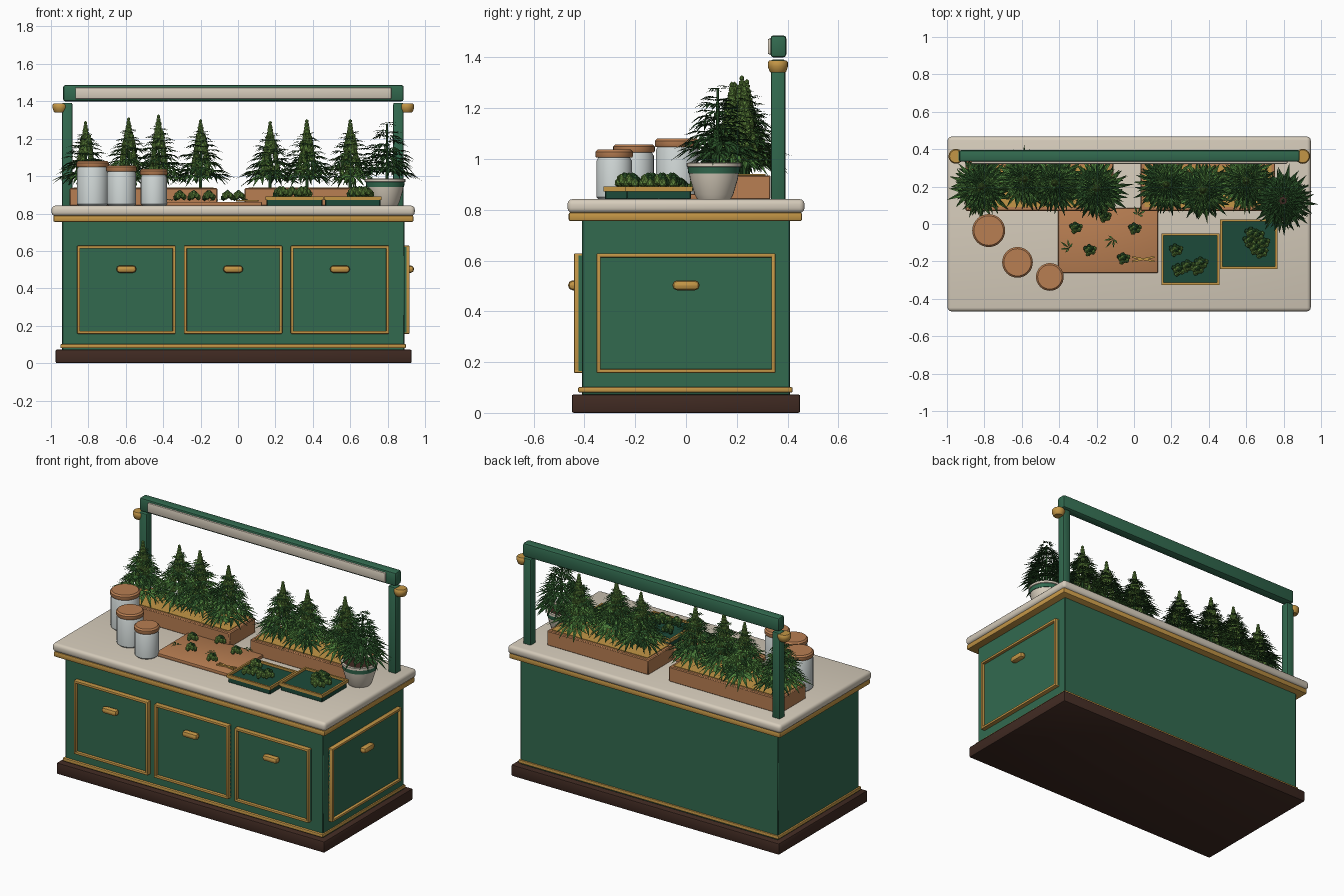
import bpy, bmesh, math, random
from mathutils import Vector, Matrix

if "Cube" in bpy.data.objects:
    bpy.data.objects.remove(bpy.data.objects["Cube"])

random.seed(4)


def material(name, r, g, b):
    m = bpy.data.materials.new(name)
    m.diffuse_color = [((c / 255 + 0.055) / 1.055) ** 2.4 for c in (r, g, b)] + [1]
    m.use_nodes = True
    m.node_tree.nodes["Principled BSDF"].inputs["Base Color"].default_value = m.diffuse_color
    return m


PAINT = material("green_paint", 50, 106, 79)
GOLD = material("brass", 196, 150, 70)
STONE = material("pale_stone", 214, 204, 187)
PLINTH = material("dark_wood", 64, 42, 34)
WOOD = material("warm_wood", 184, 126, 82)
GLASS = material("pale_glass", 205, 212, 211)
LEAF = material("leaf_green", 76, 126, 58)
DARK = material("dark_leaf", 42, 82, 40)
BUD = material("bud_green", 98, 138, 62)
TRAY = material("tray_green", 28, 74, 58)


def finish(name, bm, mats, smooth=True):
    bmesh.ops.recalc_face_normals(bm, faces=bm.faces)
    me = bpy.data.meshes.new(name)
    bm.to_mesh(me)
    bm.free()
    for m in mats:
        me.materials.append(m)
    ob = bpy.data.objects.new(name, me)
    bpy.context.collection.objects.link(ob)
    if smooth:
        bpy.ops.object.select_all(action='DESELECT')
        ob.select_set(True)
        bpy.context.view_layer.objects.active = ob
        bpy.ops.object.shade_smooth_by_angle(angle=math.radians(40))
    return ob


def box(name, x, y, z, mat, bevel=0.0, seg=2):
    """Box from (min, max) ranges with optional rounded edges."""
    bm = bmesh.new()
    bmesh.ops.create_cube(bm, size=1)
    for v in bm.verts:
        v.co = [r[0] + (c + 0.5) * (r[1] - r[0]) for c, r in zip(v.co, (x, y, z))]
    if bevel:
        bmesh.ops.bevel(bm, geom=bm.edges[:], offset=bevel, segments=seg, profile=0.5, affect='EDGES')
    return finish(name, bm, [mat])


def lathe(name, cx, cy, profile, mats, bands=None, n=32):
    """Revolve (radius, z) points; bands gives a material index per segment."""
    bm = bmesh.new()
    rings = [[bm.verts.new((cx + r * math.cos(2 * math.pi * i / n), cy + r * math.sin(2 * math.pi * i / n), z))
              for i in range(n)] for r, z in profile]
    for k in range(len(rings) - 1):
        for i in range(n):
            j = (i + 1) % n
            f = bm.faces.new((rings[k][i], rings[k][j], rings[k + 1][j], rings[k + 1][i]))
            f.material_index = bands[k] if bands else 0
    bm.faces.new(rings[0])
    f = bm.faces.new(rings[-1])
    f.material_index = bands[-1] if bands else 0
    return finish(name, bm, mats)


# Cabinet
box("plinth", (-0.975, 0.928), (-0.45, 0.45), (0, 0.073), PLINTH, 0.008)
box("cabinet_body", (-0.94, 0.89), (-0.41, 0.41), (0.07, 0.76), PAINT, 0.004, 1)
box("base_trim", (-0.95, 0.898), (-0.425, 0.42), (0.08, 0.102), GOLD, 0.006)
box("top_trim", (-0.987, 0.938), (-0.462, 0.457), (0.755, 0.79), GOLD, 0.008)
box("countertop", (-0.997, 0.945), (-0.467, 0.467), (0.787, 0.842), STONE, 0.02, 3)


def panel(name, to_world, half):
    """Raised panel with a brass frame and a pull; local u, depth, z."""
    def part(tag, u, d, z, mat, bev):
        ob = box(name + tag, u, d, z, mat, bev)
        ob.data.transform(to_world)
    part("_board", (-half, half), (-0.012, 0.005), (0.165, 0.62), PAINT, 0)
    w = 0.016
    for s in (-1, 1):
        a, b = sorted((s * half, s * (half - w)))
        part("_frame_side", (a, b), (-0.03, 0.004), (0.157, 0.628), GOLD, 0.004)
        zc = 0.3925 + s * (0.2355 - w / 2)
        part("_frame_rail", (-half, half), (-0.03, 0.004), (zc - w / 2, zc + w / 2), GOLD, 0.004)
    part("_pull", (-0.053, 0.053), (-0.053, -0.01), (0.483, 0.522), GOLD, 0.017)


for i, px in enumerate((-0.597, -0.026, 0.545)):
    panel(f"front_panel_{i + 1}", Matrix.Translation((px, -0.411, 0)), 0.263)
panel("side_panel", Matrix.Translation((0.888, 0, 0)) @ Matrix.Rotation(math.pi / 2, 4, 'Z'), 0.352)

# Lamp frame
for tag, a, kx in (("left", -0.94, -0.952), ("right", 0.83, 0.902)):
    box(f"lamp_post_{tag}", (a, a + 0.055), (0.335, 0.391), (0.835, 1.392), PAINT, 0.008)
    lathe(f"post_knob_{tag}", kx, 0.362, [(0.028, 1.34), (0.033, 1.345), (0.04, 1.365), (0.04, 1.38), (0.034, 1.388)], [GOLD], n=16)
box("lamp_beam", (-0.935, 0.886), (0.333, 0.395), (1.4, 1.487), PAINT, 0.012)
box("lamp_strip", (-0.87, 0.82), (0.322, 0.345), (1.412, 1.474), STONE, 0.006)

# Planter boxes with filled tops
for tag, a, b in (("left", -0.9, -0.11), ("right", 0.035, 0.755)):
    box(f"planter_{tag}", (a, b), (0.07, 0.333), (0.84, 0.936), WOOD, 0.005, 1)
    box(f"planter_fill_{tag}", (a + 0.02, b - 0.02), (0.09, 0.313), (0.93, 0.94), GOLD)

# Storage jars with lids
for i, (x, y, r, top) in enumerate(((-0.777, -0.035, 0.088, 1.08), (-0.623, -0.205, 0.082, 1.058), (-0.45, -0.283, 0.074, 1.037))):
    s = r - 0.004
    lathe(f"jar_{i + 1}", x, y, [(s - 0.01, 0.84), (s, 0.85), (s, top - 0.045), (s - 0.008, top - 0.03)], [GLASS])
    lathe(f"jar_lid_{i + 1}", x, y, [(r - 0.003, top - 0.032), (r, top - 0.026), (r, top - 0.009), (r - 0.009, top)], [WOOD])

# Plant pot
lathe("plant_pot", 0.787, 0.11, [(0.065, 0.84), (0.076, 0.86), (0.094, 0.92), (0.098, 0.943), (0.101, 0.943), (0.104, 0.968),
      (0.108, 0.97), (0.108, 0.984), (0.095, 0.986), (0.09, 0.965)], [STONE, PAINT, PLINTH], [0, 0, 0, 1, 1, 0, 0, 0, 0, 2])

# Cutting board and trays
box("cutting_board", (-0.405, 0.128), (-0.262, 0.085), (0.84, 0.862), WOOD, 0.005)
TRAYS = [(0.147, 0.457, -0.325, -0.05), (0.46, 0.767, -0.24, 0.025)]
for i, (a, b, c, d) in enumerate(TRAYS):
    box(f"tray_{i + 1}", (a + 0.006, b - 0.006), (c + 0.006, d - 0.006), (0.84, 0.878), TRAY, 0.004, 1)
    for u in ((a, a + 0.012), (b - 0.012, b)):
        box(f"tray_rim_side_{i + 1}", u, (c, d), (0.872, 0.892), GOLD)
    for u in ((c, c + 0.012), (d - 0.012, d)):
        box(f"tray_rim_end_{i + 1}", (a, b), u, (0.872, 0.892), GOLD)


def lump(bm, p, r, mat, stretch=1.2):
    m = Matrix.Translation(p) @ Matrix.Rotation(random.random() * 6, 4, 'Z') @ Matrix.Diagonal((r, r, r * stretch, 1))
    for v in bmesh.ops.create_icosphere(bm, subdivisions=1, radius=1, matrix=m)["verts"]:
        for f in v.link_faces:
            f.material_index = mat


def fan_leaf(bm, base, yaw, pitch, size, mat, fingers=7):
    """Palmate leaf of folded, drooping blades."""
    frame = Matrix.Translation(base) @ Matrix.Rotation(yaw, 4, 'Z') @ Matrix.Rotation(-pitch, 4, 'Y')
    for k in range(fingers):
        t = 2 * k / (fingers - 1) - 1
        L, w = size * (1 - 0.5 * abs(t) ** 1.3), size * 0.085
        rot = frame @ Matrix.Rotation(t * 1.45, 4, 'Z')
        root, left, mid, right, tip = (bm.verts.new(rot @ Vector(p)) for p in
            ((0, 0, 0), (0.5 * L, w, 0.05 * L), (0.5 * L, 0, 0.015 * L), (0.5 * L, -w, 0.05 * L), (L, 0, -0.14 * L)))
        for f in ((root, right, mid), (mid, right, tip), (root, mid, left), (mid, tip, left)):
            bm.faces.new(f).material_index = mat


def plant(name, x, y, z0, top, spread, flowering=True):
    bm = bmesh.new()
    bmesh.ops.create_cone(bm, cap_ends=True, segments=6, radius1=0.01, radius2=0.005, depth=top - z0,
                          matrix=Matrix.Translation((x, y, (top + z0) / 2 - 0.01)))
    for f in bm.faces:
        f.material_index = 1
    tiers = 8
    low, high = z0 + 0.075, top - (0.08 if flowering else 0.015)
    for k in range(tiers):
        t = k / (tiers - 1)
        z, reach = low + (high - low) * t, spread * (1 - t) ** 0.9 + 0.055
        n = 9 if t < 0.3 else 7
        for i in range(n):
            yaw = 2 * math.pi * (i + 0.5 * (k % 2)) / n + random.uniform(-0.2, 0.2)
            out = Vector((math.cos(yaw), math.sin(yaw), 0))
            base = Vector((x, y, z + random.uniform(-0.015, 0.015))) + out * reach * 0.35
            size = reach * random.uniform(0.6, 0.72)
            mat = 0 if flowering and random.random() < 0.65 - 0.35 * t else 1
            fan_leaf(bm, base, yaw, random.uniform(-0.5, 0.0) + 0.25 * t, size, mat)
            if flowering and i % 2 == 0 and t < 0.75:
                for h in range(3):
                    lump(bm, base - out * reach * 0.12 + Vector((0, 0, 0.012 + 0.016 * h)), 0.015 - 0.003 * h, 2)
    if flowering:
        # Tapering flower spike
        for k in range(9):
            t = k / 8
            for i in range(4 if k < 8 else 1):
                a = i * math.pi / 2 + k * 0.8
                r = 0.02 * (1 - t)
                lump(bm, (x + r * math.cos(a), y + r * math.sin(a), top - 0.16 + 0.148 * t), 0.019 - 0.009 * t, 2)
    finish(name, bm, [LEAF, DARK, BUD], smooth=False)


SPOTS = [(-0.815, 0.2, 1.295), (-0.585, 0.24, 1.315), (-0.425, 0.22, 1.33), (-0.2, 0.19, 1.305),
         (0.172, 0.21, 1.295), (0.368, 0.18, 1.305), (0.6, 0.23, 1.305)]
for i, (x, y, top) in enumerate(SPOTS):
    plant(f"planter_plant_{i + 1}", x, y, 0.93, top, 0.135)
plant("pot_plant", 0.797, 0.125, 0.965, 1.29, 0.14, flowering=False)


def cluster(bm, x, y, z, r):
    """Trimmed bud made of small lumps."""
    for k in range(10):
        a = k * 2.4
        d = r * 0.8 * math.sqrt(k / 10)
        lump(bm, (x + d * math.cos(a), y + d * math.sin(a), z + r * (1.2 - k * 0.085)), r * 0.45, 2 if k % 3 else 1)


# Buds in trays and on the board, with loose leaves
bm = bmesh.new()
for x, y in ((0.225, -0.14), (0.24, -0.245), (0.29, -0.225), (0.34, -0.24), (0.36, -0.21),
             (0.62, -0.09), (0.66, -0.06), (0.65, -0.13), (0.69, -0.1), (0.63, -0.05), (0.68, -0.15)):
    cluster(bm, x, y, 0.885, 0.036)
finish("tray_buds", bm, [LEAF, DARK, BUD], smooth=False)
bm = bmesh.new()
for x, y in ((-0.31, -0.02), (-0.155, 0.04), (0.005, -0.025), (-0.235, -0.14), (-0.055, -0.185)):
    cluster(bm, x, y, 0.87, 0.033)
for x, y, a in ((0.02, 0.05, 1.2), (-0.11, -0.08, 4.0), (-0.345, -0.13, 2.5)):
    fan_leaf(bm, Vector((x, y, 0.874)), a, 0, 0.065, 0, 5)
finish("board_buds", bm, [LEAF, DARK, BUD], smooth=False)

# Scissors lying on the board
for s in (-1, 1):
    ob = box("scissor_blade", (-0.06, 0.06), (-0.005, 0.005), (0.863, 0.871), GOLD)
    ob.data.transform(Matrix.Translation((0.05, -0.188, 0)) @ Matrix.Rotation(s * 0.2, 4, 'Z'))
